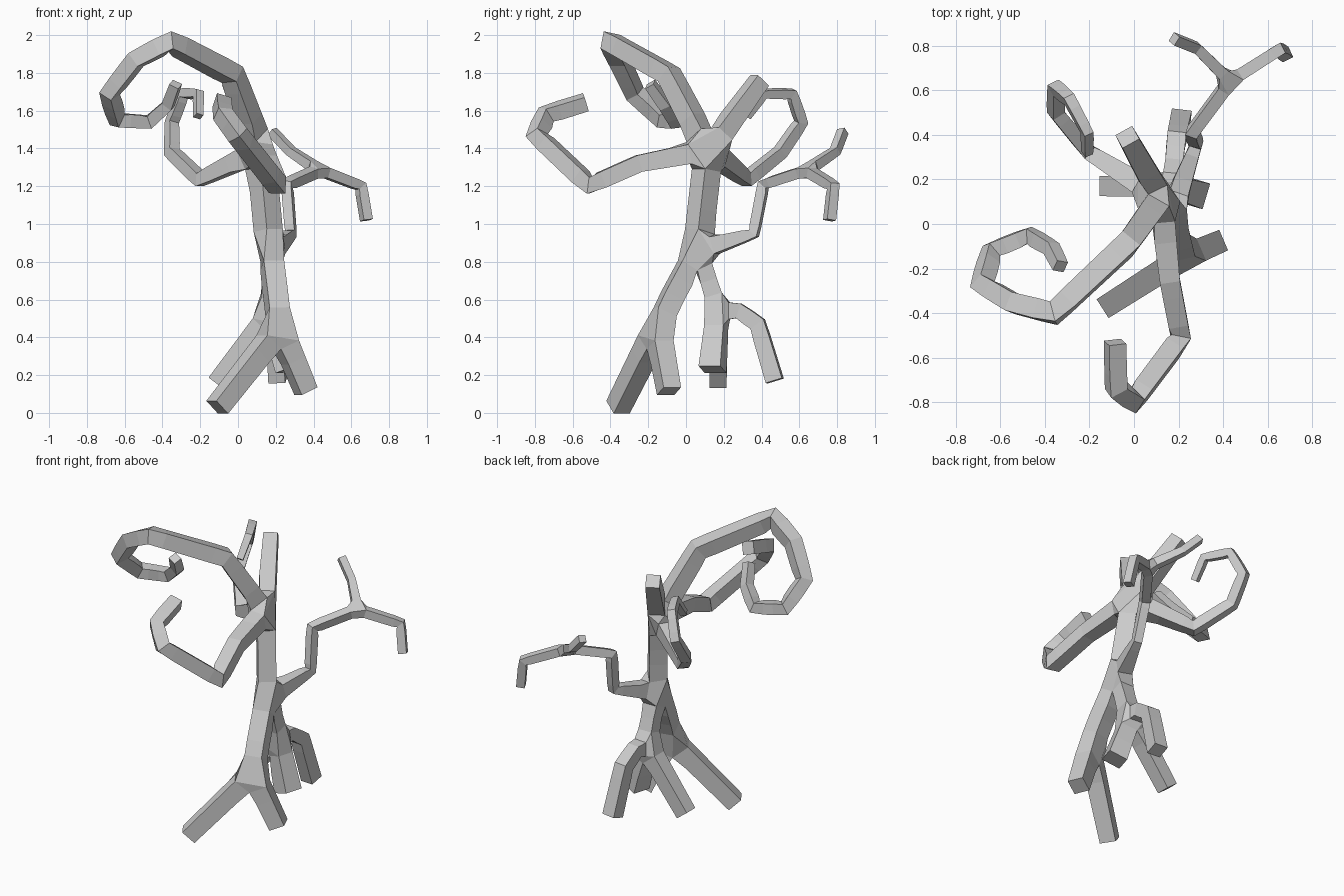
import bpy

# Bare tree: a branching skeleton thickened into square limbs
bark = bpy.data.materials.new("grey_bark")
bark.diffuse_color = (0.6, 0.6, 0.6, 1)

verts, edges, radii = [], [], []


def node(p, r):
    verts.append(p)
    radii.append(r)
    return len(verts) - 1


def limb(start, points, r0, r1):
    """Chain of points from an existing node, tapering from r0 to r1."""
    last = start
    n = max(len(points) - 1, 1)
    for i, p in enumerate(points):
        r = r0 + (r1 - r0) * i / n
        new = node(p, r)
        edges.append((last, new))
        last = new
    return last


# Trunk
base = node((0.17, 0.06, 0.86), 0.055)
crown = limb(base, [(0.12, 0.12, 1.39)], 0.055, 0.055)

# Large curled bough, left
limb(crown, [(-0.03, -0.09, 1.79), (-0.36, -0.40, 1.965), (-0.54, -0.355, 1.87),
             (-0.68, -0.27, 1.69), (-0.64, -0.12, 1.55), (-0.47, -0.05, 1.54),
             (-0.37, -0.11, 1.63), (-0.33, -0.19, 1.74)], 0.05, 0.027)
# Hooked bough, front
limb(crown, [(0.16, -0.25, 1.32), (0.21, -0.51, 1.205), (0.0, -0.79, 1.47),
             (-0.08, -0.74, 1.58), (-0.085, -0.53, 1.645)], 0.045, 0.04)
# Straight bough, back
limb(crown, [(-0.03, 0.39, 1.76)], 0.043, 0.043)
# Thin looping bough, back left
limb(crown, [(-0.2, 0.32, 1.235), (-0.35, 0.5, 1.38), (-0.35, 0.61, 1.54),
             (-0.29, 0.56, 1.69), (-0.21, 0.41, 1.69), (-0.21, 0.32, 1.57)],
     0.034, 0.02)
# Forked twig, back right
fork = limb(base, [(0.28, 0.36, 0.95), (0.26, 0.41, 1.21), (0.43, 0.64, 1.285)],
            0.026, 0.028)
limb(fork, [(0.65, 0.78, 1.2), (0.68, 0.76, 1.02)], 0.026, 0.026)
limb(fork, [(0.28, 0.79, 1.385), (0.18, 0.83, 1.49)], 0.023, 0.023)

# Front root and its two prongs
front = limb(base, [(0.20, -0.07, 0.62), (0.22, -0.15, 0.45)], 0.055, 0.055)
limb(front, [(-0.11, -0.36, 0.03)], 0.05, 0.05)
limb(front, [(0.36, -0.09, 0.115)], 0.05, 0.05)
# Back root and its three prongs
back = limb(base, [(0.17, 0.12, 0.70), (0.17, 0.17, 0.54)], 0.045, 0.05)
limb(back, [(-0.12, 0.17, 0.16)], 0.045, 0.045)
limb(back, [(0.27, 0.14, 0.23)], 0.06, 0.06)
limb(back, [(0.18, 0.28, 0.54), (0.19, 0.38, 0.47), (0.21, 0.47, 0.17)],
     0.04, 0.045)

mesh = bpy.data.meshes.new("bare_tree")
mesh.from_pydata(verts, edges, [])
mesh.materials.append(bark)
tree = bpy.data.objects.new("bare_tree", mesh)
bpy.context.collection.objects.link(tree)
bpy.context.view_layer.objects.active = tree
tree.select_set(True)

# Square skin around the skeleton
skin = tree.modifiers.new("limbs", 'SKIN')
skin.branch_smoothing = 0
for i, v in enumerate(mesh.skin_vertices[0].data):
    v.radius = (radii[i], radii[i])
    v.use_root = i == base
bpy.ops.object.modifier_apply(modifier=skin.name)
